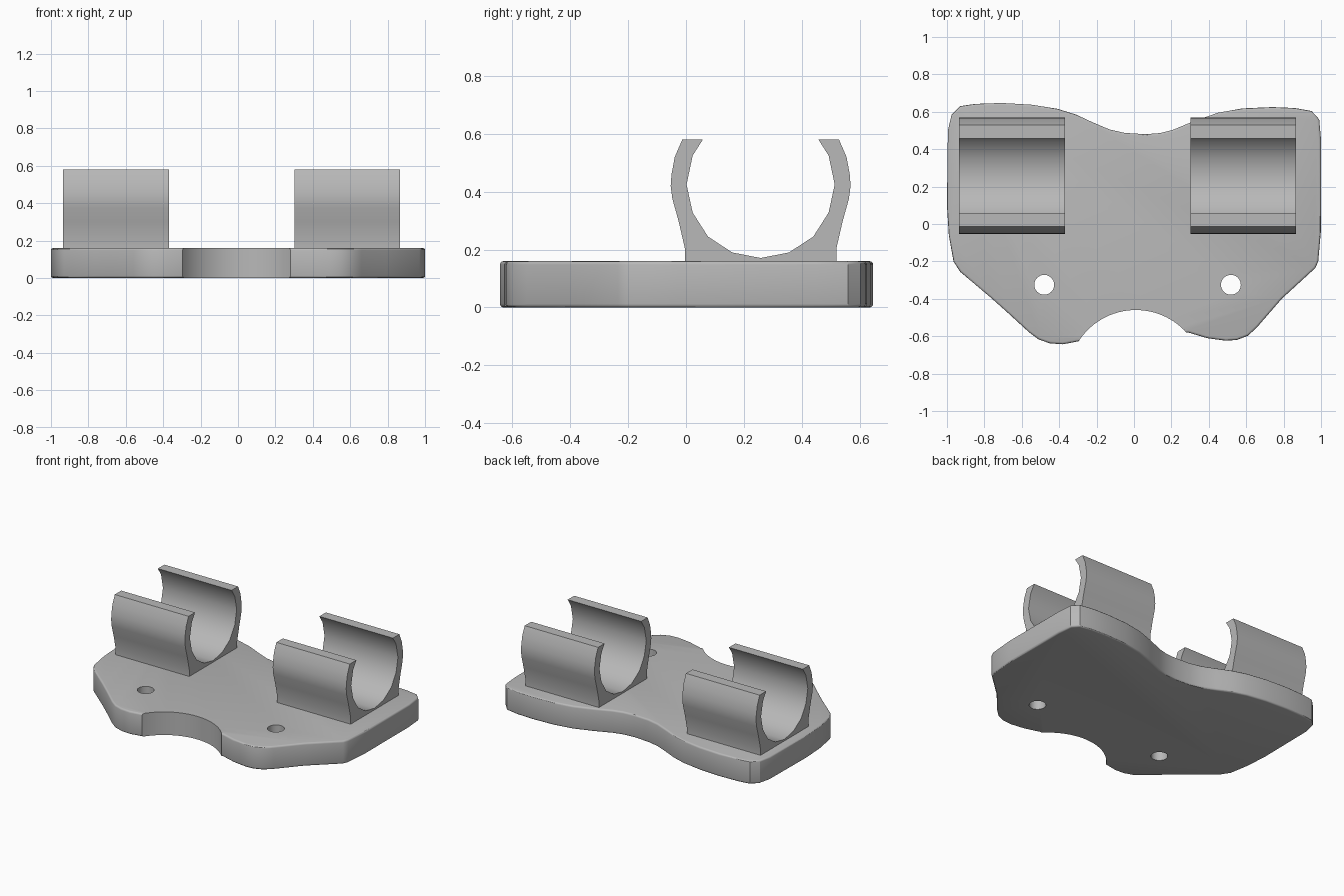
import bpy, bmesh, math
from mathutils import Vector

cube = bpy.data.objects.get("Cube")
if cube:
    bpy.data.objects.remove(cube, do_unlink=True)

grey = bpy.data.materials.new("plain_grey")
grey.use_nodes = True
grey.diffuse_color = (0.48, 0.48, 0.48, 1)
grey.node_tree.nodes["Principled BSDF"].inputs["Base Color"].default_value = (0.48, 0.48, 0.48, 1)

PLATE_TOP = 0.16


def prism(name, points, depth):
    """Extrude a closed loop of 3D points along the depth vector."""
    bm = bmesh.new()
    face = bm.faces.new([bm.verts.new(p) for p in points])
    ext = bmesh.ops.extrude_face_region(bm, geom=[face])
    verts = [g for g in ext["geom"] if isinstance(g, bmesh.types.BMVert)]
    bmesh.ops.translate(bm, verts=verts, vec=Vector(depth))
    bmesh.ops.recalc_face_normals(bm, faces=bm.faces)
    mesh = bpy.data.meshes.new(name)
    bm.to_mesh(mesh)
    bm.free()
    mesh.materials.append(grey)
    obj = bpy.data.objects.new(name, mesh)
    bpy.context.collection.objects.link(obj)
    return obj


def activate(obj):
    bpy.ops.object.select_all(action="DESELECT")
    obj.select_set(True)
    bpy.context.view_layer.objects.active = obj


def smooth(obj):
    activate(obj)
    bpy.ops.object.shade_smooth_by_angle(angle=math.radians(30))


def drill(obj, x, y, radius, sides):
    """Cut a vertical round hole through the object."""
    ring = [(x + radius * math.cos(math.tau * i / sides),
             y + radius * math.sin(math.tau * i / sides), -0.2) for i in range(sides)]
    cutter = prism("hole_cutter", ring, (0, 0, 0.6))
    cutter.hide_render = True
    mod = obj.modifiers.new("hole", "BOOLEAN")
    mod.operation = "DIFFERENCE"
    mod.solver = "EXACT"
    mod.object = cutter
    activate(obj)
    bpy.ops.object.modifier_apply(modifier=mod.name)
    bpy.data.objects.remove(cutter, do_unlink=True)


# Base plate: freeform outline, counter-clockwise from the front notch
outline = [
    (0.29, -0.58), (0.39, -0.61), (0.49, -0.624), (0.55, -0.62), (0.61, -0.597), (0.66, -0.55),
    (0.79, -0.40), (0.97, -0.235), (0.985, -0.20), (1, -0.03), (1, 0.45), (0.99, 0.56), (0.95, 0.604),
    (0.86, 0.62), (0.74, 0.625), (0.58, 0.618), (0.45, 0.595), (0.32, 0.55), (0.21, 0.504),
    (0.14, 0.486), (0.06, 0.48), (-0.05, 0.487), (-0.13, 0.505), (-0.22, 0.543), (-0.31, 0.585),
    (-0.41, 0.616), (-0.55, 0.638), (-0.71, 0.647), (-0.85, 0.642), (-0.93, 0.63), (-0.975, 0.585),
    (-0.995, 0.50), (-1, 0.10), (-0.99, -0.06), (-0.965, -0.20), (-0.93, -0.255), (-0.77, -0.39),
    (-0.68, -0.47), (-0.56, -0.58), (-0.51, -0.617), (-0.45, -0.638), (-0.38, -0.643), (-0.285, -0.625),
]
plate = prism("base_plate", [(x, y, 0) for x, y in outline], (0, 0, PLATE_TOP))
bevel = plate.modifiers.new("rounded_rim", "BEVEL")
bevel.width = 0.012
bevel.segments = 3
bevel.limit_method = "ANGLE"
bevel.angle_limit = math.radians(65)
activate(plate)
bpy.ops.object.modifier_apply(modifier=bevel.name)

# Front notch and two screw holes
drill(plate, 0.01, -0.824, 0.364, 96)
for hole_x in (-0.48, 0.518):
    drill(plate, hole_x, -0.325, 0.053, 32)
smooth(plate)

# Open-topped tube clips: half profile as (distance from middle, height), mirrored
CLIP_Y = 0.258
half = [
    (0.262, 0.15), (0.262, 0.205), (0.284, 0.30), (0.305, 0.375), (0.311, 0.42), (0.308, 0.46),
    (0.297, 0.52), (0.271, 0.58), (0.20, 0.58), (0.235, 0.525), (0.256, 0.425),
    (0.235, 0.328), (0.182, 0.245), (0.098, 0.19),
]
profile = [(CLIP_Y + d, z) for d, z in half] + [(CLIP_Y, 0.171)]
profile += [(CLIP_Y - d, z) for d, z in reversed(half)]
for side, x0, x1 in (("right", -0.935, -0.37), ("left", 0.303, 0.866)):
    clip = prism(side + "_tube_clip", [(x0, y, z) for y, z in profile], (x1 - x0, 0, 0))
    smooth(clip)
